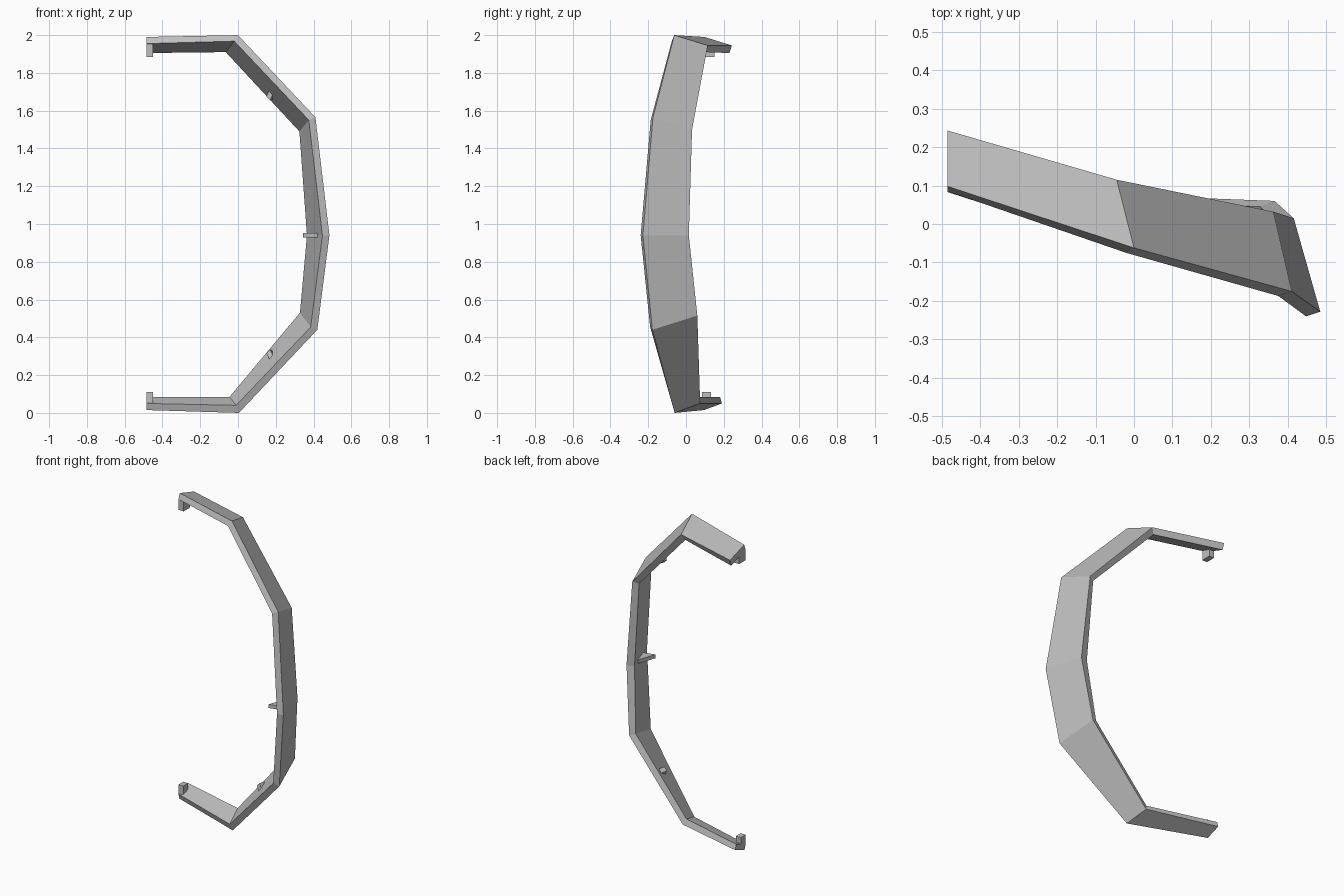
import bpy
import bmesh
from mathutils import Vector

cube = bpy.data.objects.get("Cube")
if cube:
    bpy.data.objects.remove(cube, do_unlink=True)

grey = bpy.data.materials.new("plain grey")
grey.use_nodes = True
grey.diffuse_color = (0.52, 0.52, 0.52, 1)
grey.node_tree.nodes["Principled BSDF"].inputs["Base Color"].default_value = (0.52, 0.52, 0.52, 1)


def loft(name, sections):
    """Join matching cross-sections into a closed, flat-faced solid."""
    bm = bmesh.new()
    rings = [[bm.verts.new(p) for p in s] for s in sections]
    n = len(rings[0])
    for a, b in zip(rings, rings[1:]):
        for i in range(n):
            j = (i + 1) % n
            bm.faces.new((a[i], a[j], b[j], b[i]))
    bm.faces.new(rings[0])
    bm.faces.new(rings[-1])
    bmesh.ops.recalc_face_normals(bm, faces=bm.faces)
    mesh = bpy.data.meshes.new(name)
    bm.to_mesh(mesh)
    bm.free()
    mesh.materials.append(grey)
    obj = bpy.data.objects.new(name, mesh)
    bpy.context.collection.objects.link(obj)
    return obj


def prism(name, points, offset):
    """Extrude a flat outline by an offset."""
    off = Vector(offset)
    return loft(name, [[Vector(p) - off / 2 for p in points],
                       [Vector(p) + off / 2 for p in points]])


# Bent band: outer front, outer back, inner back, inner front at each bend
band = [
    [(-.485, .098, 1.99), (-.485, .243, 1.945), (-.485, .23, 1.905), (-.485, .085, 1.955)],
    [(0, -.062, 2), (-.045, .115, 1.945), (-.065, .10, 1.91), (-.02, -.075, 1.968)],
    [(.41, -.175, 1.565), (.362, .032, 1.5), (.325, .015, 1.49), (.375, -.187, 1.55)],
    [(.484, -.228, .94), (.415, .015, .94), (.365, .005, .94), (.447, -.24, .94)],
    [(.42, -.178, .44), (.365, .06, .515), (.328, .045, .53), (.385, -.19, .455)],
    [(.005, -.06, 0), (-.03, .075, .05), (-.045, .06, .085), (-.01, -.07, .04)],
    [(-.485, .095, .015), (-.485, .19, .05), (-.485, .18, .085), (-.485, .083, .05)],
]
loft("bent_band", band)

# Hooks turned inward at the two open ends
for name, y0, y1, z0, z1 in (("upper_end_hook", .087, .15, 1.885, 1.955),
                             ("lower_end_hook", .084, .133, .05, .11)):
    prism(name, [(-.4675, y0, z0), (-.4675, y1, z0),
                 (-.4675, y1, z1), (-.4675, y0, z1)], (.035, 0, 0))

# Triangular locating tabs on the inner side
prism("middle_tab", [(.43, -.16, .94), (.345, -.18, .94), (.39, -.05, .94)], (0, 0, .024))
prism("upper_tab", [(.18, -.02, 1.71), (.16, -.02, 1.665), (.185, .05, 1.67)], (.02, 0, -.02))
prism("lower_tab", [(.18, -.03, .285), (.16, -.02, .325), (.175, .03, .32)], (.02, 0, .02))
